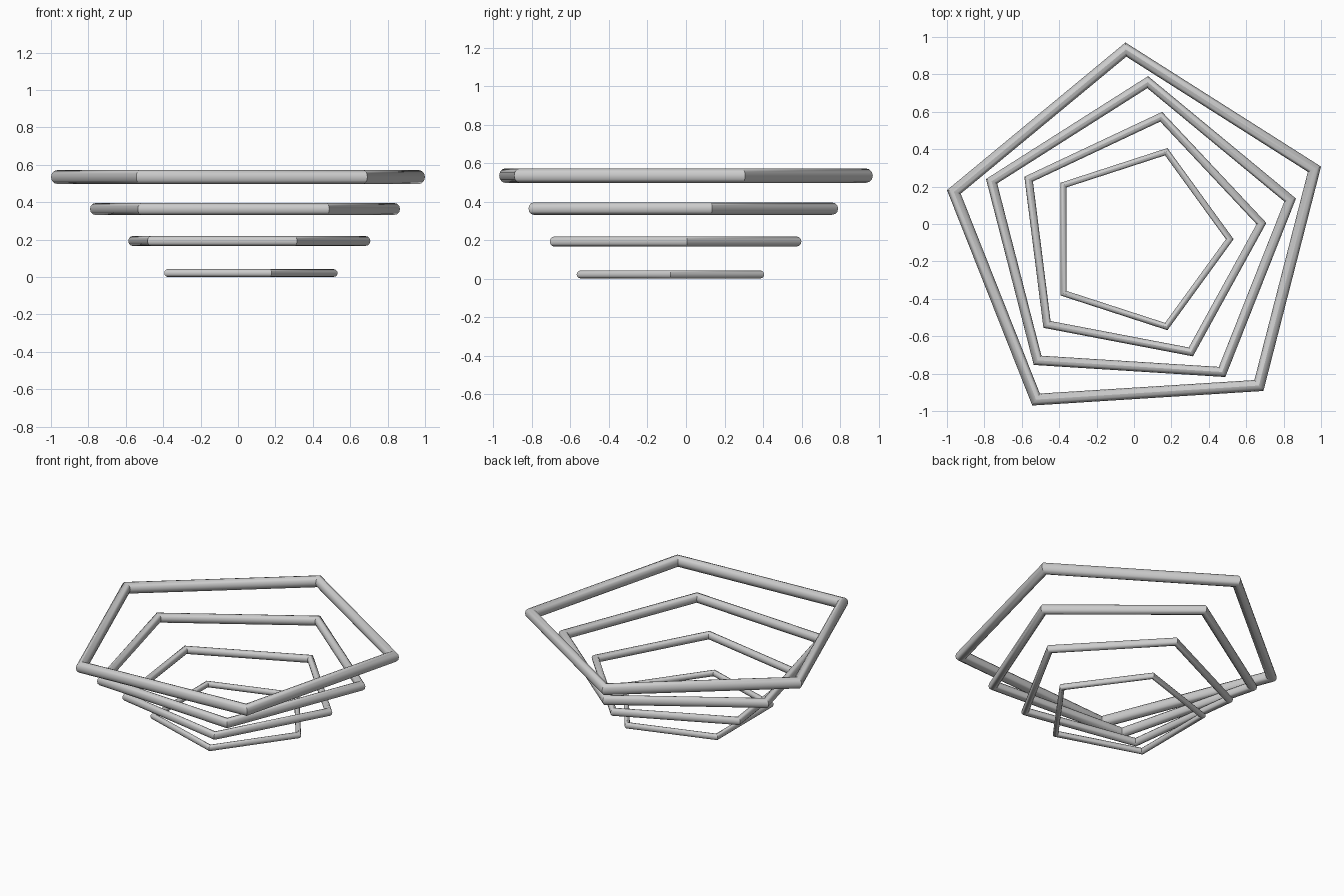
import bpy, math

if "Cube" in bpy.data.objects:
    bpy.data.objects.remove(bpy.data.objects["Cube"])

# Four stacked five-sided rings, each larger, thicker and turned 7.2 degrees further
CX, CY = 0.0205, -0.081
for i in range(4):
    tube = 0.0205 + 0.0058 * i
    outer = 0.512 + 0.1805 * i
    bpy.ops.mesh.primitive_torus_add(
        major_segments=5, minor_segments=12,
        major_radius=outer - tube, minor_radius=tube,
        location=(CX, CY, 0.0215 + 0.171 * i),
        rotation=(0, 0, math.radians(7.2 * i)))
    ring = bpy.context.object
    ring.name = f"pentagon_ring_{i + 1}"
    # soft around the tube, crisp at the mitred corners
    bpy.ops.object.shade_smooth_by_angle(angle=math.radians(35))
